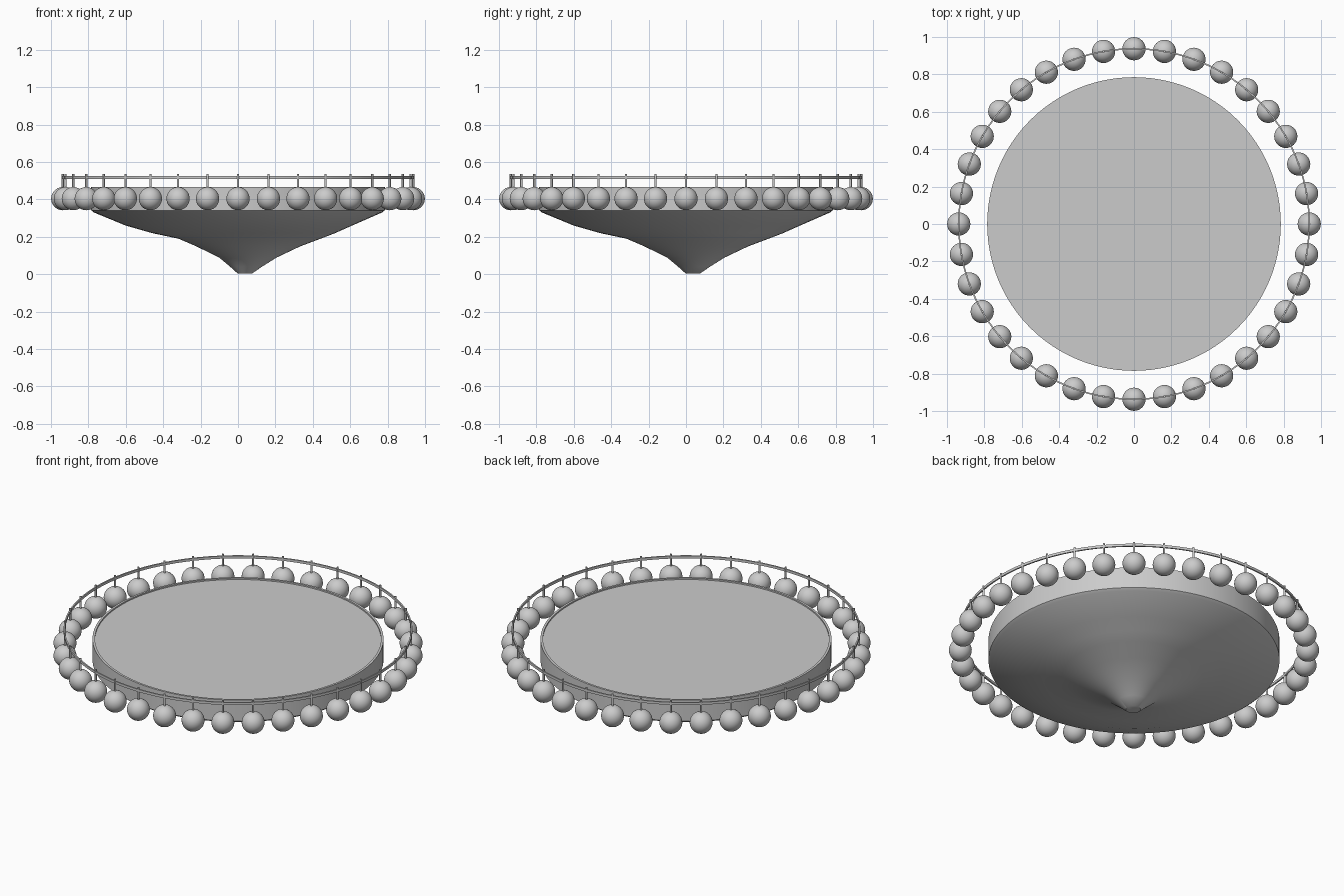
import bpy, bmesh, math

if "Cube" in bpy.data.objects:
    bpy.data.objects.remove(bpy.data.objects["Cube"])

N = 36          # number of hanging balls
RING_R = 0.937  # radius of the hanging ring
SEG = 96


def finish(bm, name, angle=35):
    bmesh.ops.recalc_face_normals(bm, faces=bm.faces)
    me = bpy.data.meshes.new(name)
    bm.to_mesh(me)
    bm.free()
    ob = bpy.data.objects.new(name, me)
    bpy.context.collection.objects.link(ob)
    bpy.ops.object.select_all(action='DESELECT')
    ob.select_set(True)
    bpy.context.view_layer.objects.active = ob
    bpy.ops.object.shade_smooth_by_angle(angle=math.radians(angle))
    return ob


def loft(name, rings, closed=False):
    """Join circles given as (radius, z, xy offset); cap the ends unless closed."""
    bm = bmesh.new()
    loops = []
    for r, z, off in rings:
        loops.append([bm.verts.new((off + r * math.cos(2 * math.pi * i / SEG),
                                    off + r * math.sin(2 * math.pi * i / SEG), z))
                      for i in range(SEG)])
    pairs = list(zip(loops, loops[1:]))
    if closed:
        pairs.append((loops[-1], loops[0]))
    for a, b in pairs:
        for i in range(SEG):
            j = (i + 1) % SEG
            bm.faces.new((a[i], a[j], b[j], b[i]))
    if not closed:
        bm.faces.new(loops[0])
        bm.faces.new(loops[-1])
    return finish(bm, name)


# Dish: slightly lopsided pointed underside, upright wall, thin lip, flat top
loft("dish", [
    (0.04, 0.005, 0.037), (0.085, 0.04, 0.043), (0.155, 0.09, 0.053),
    (0.28, 0.15, 0.055), (0.38, 0.19, 0.062), (0.49, 0.22, 0.03),
    (0.605, 0.26, 0.005), (0.77, 0.33, 0.0), (0.785, 0.342, 0.0),
    (0.785, 0.467, 0.0), (0.772, 0.467, 0.0), (0.772, 0.459, 0.0)])

# Thin hoop around the dish
loft("hoop", [(RING_R - 0.004, 0.510, 0), (RING_R + 0.004, 0.510, 0),
              (RING_R + 0.004, 0.525, 0), (RING_R - 0.004, 0.525, 0)], closed=True)


# Ball with its hanger rod, repeated around the hoop
def ball(i, bm):
    a = 2 * math.pi * i / N
    x, y = RING_R * math.cos(a), RING_R * math.sin(a)
    s = bmesh.ops.create_uvsphere(bm, u_segments=32, v_segments=18, radius=0.062)
    bmesh.ops.translate(bm, verts=s["verts"], vec=(x, y, 0.404))


def rod(i, bm):
    a = 2 * math.pi * i / N
    x, y = RING_R * math.cos(a), RING_R * math.sin(a)
    c = bmesh.ops.create_cone(bm, cap_ends=True, segments=10,
                              radius1=0.006, radius2=0.006, depth=0.08)
    bmesh.ops.translate(bm, verts=c["verts"], vec=(x, y, 0.495))


for name, make in (("hanging_balls", ball), ("hanger_rods", rod)):
    bm = bmesh.new()
    for i in range(N):
        make(i, bm)
    finish(bm, name, 40)
